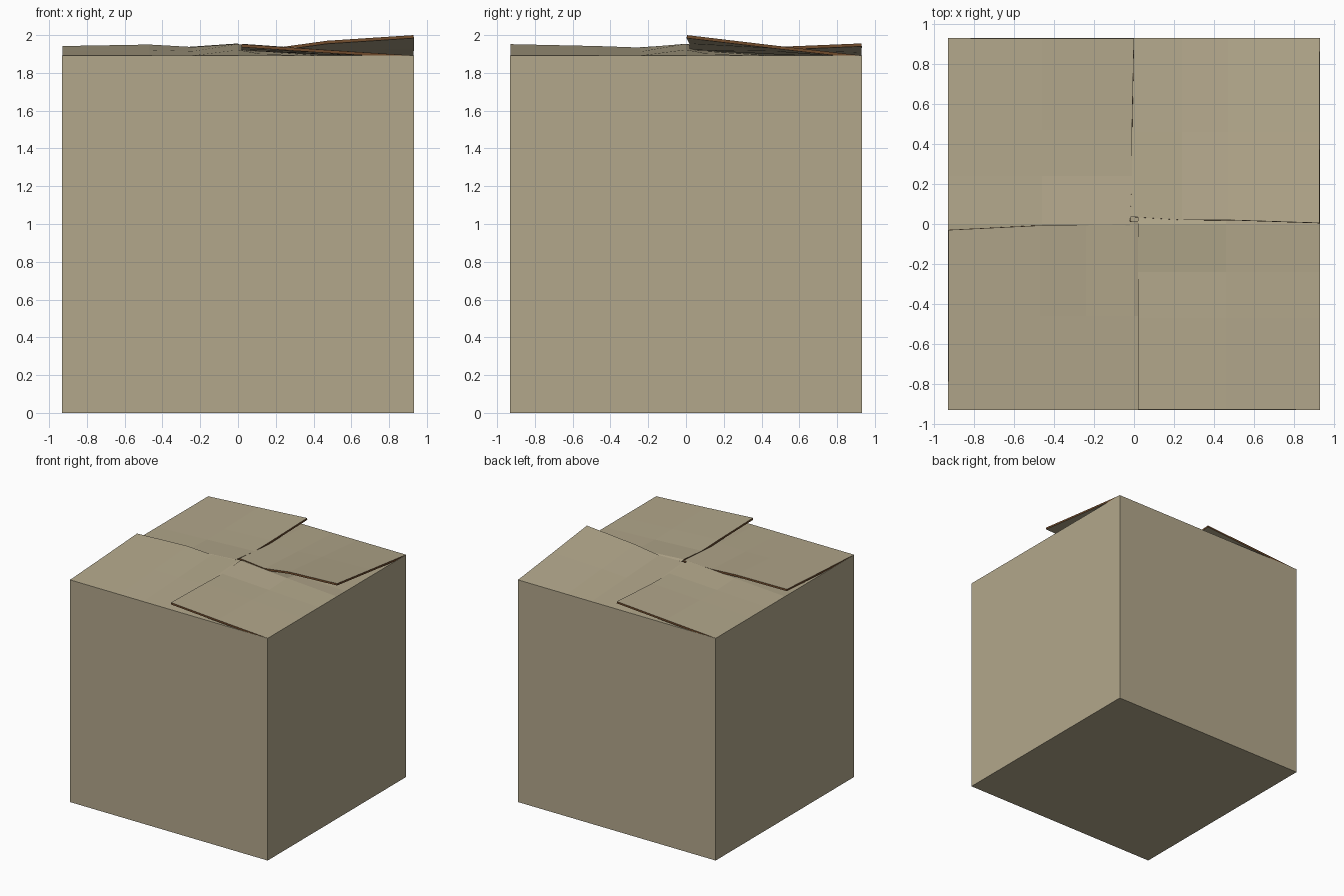
import bpy, bmesh, math
from mathutils import Matrix

if "Cube" in bpy.data.objects:
    bpy.data.objects.remove(bpy.data.objects["Cube"])

H = 0.932      # half width of the box
TOP = 1.892    # height of the walls
THICK = 0.016  # cardboard thickness


def material(name, rgb):
    m = bpy.data.materials.new(name)
    m.diffuse_color = (*rgb, 1)
    m.use_nodes = True
    m.node_tree.nodes["Principled BSDF"].inputs["Base Color"].default_value = m.diffuse_color
    return m


card = material("cardboard", (0.45, 0.39, 0.26))
cut = material("cut_edge", (0.16, 0.07, 0.025))


def finish(name, bm, rim):
    me = bpy.data.meshes.new(name)
    bm.to_mesh(me)
    bm.free()
    ob = bpy.data.objects.new(name, me)
    bpy.context.collection.objects.link(ob)
    me.materials.append(card)
    me.materials.append(cut)
    mod = ob.modifiers.new("thickness", 'SOLIDIFY')
    mod.thickness = THICK
    mod.offset = -1
    mod.material_offset_rim = rim
    return ob


# open-topped box body
bm = bmesh.new()
bmesh.ops.create_cube(bm, size=1)
bmesh.ops.transform(bm, verts=bm.verts,
                    matrix=Matrix.Translation((0, 0, TOP / 2)) @ Matrix.Diagonal((2 * H, 2 * H, TOP, 1)))
bm.normal_update()
bmesh.ops.delete(bm, geom=[f for f in bm.faces if f.normal.z > 0.9], context='FACES')
finish("box_body", bm, 0)

# columns along the hinge: the first half lies on top, the rest tucks under the next flap
COLS = [-0.93, -0.47, -0.24, 0.0, 0.12, 0.5, 0.90]
TUCK_MID = [0.008, -0.006, -0.02]
TUCK_EDGE = [0.022, -0.004, -0.035]


def flap(name, edge, reach, turn):
    """One flap hinged on the front, turned into place; edge = free edge heights."""
    free = edge + TUCK_EDGE
    mid = [0.5 * h for h in edge] + TUCK_MID
    rows = [(-0.929, [0] * 7), (-0.46, mid), (None, free)]
    bm = bmesh.new()
    grid = []
    for y, heights in rows:
        row = []
        for i, (x, z) in enumerate(zip(COLS, heights)):
            yy = y if y is not None else (reach[0] if i == 0 else reach[1] if i > 2 else sum(reach) / 2)
            row.append(bm.verts.new((x, yy, TOP + z)))
        grid.append(row)
    for a, b in zip(grid, grid[1:]):
        for i in range(len(COLS) - 1):
            bm.faces.new((a[i], a[i + 1], b[i + 1], b[i]))
    bmesh.ops.transform(bm, verts=bm.verts, matrix=Matrix.Rotation(turn * math.pi / 2, 4, 'Z'))
    bm.normal_update()
    finish(name, bm, 1)


# four interleaved top flaps
flap("front_flap", [0.05, 0.058, 0.045, 0.06], (-0.03, 0.015), 0)
flap("right_flap", [0.06, 0.05, 0.042, 0.062], (-0.02, -0.02), 1)
flap("back_flap", [0.108, 0.078, 0.046, 0.06], (-0.005, -0.035), 2)
flap("left_flap", [0.064, 0.045, 0.042, 0.06], (0.0, -0.02), 3)
